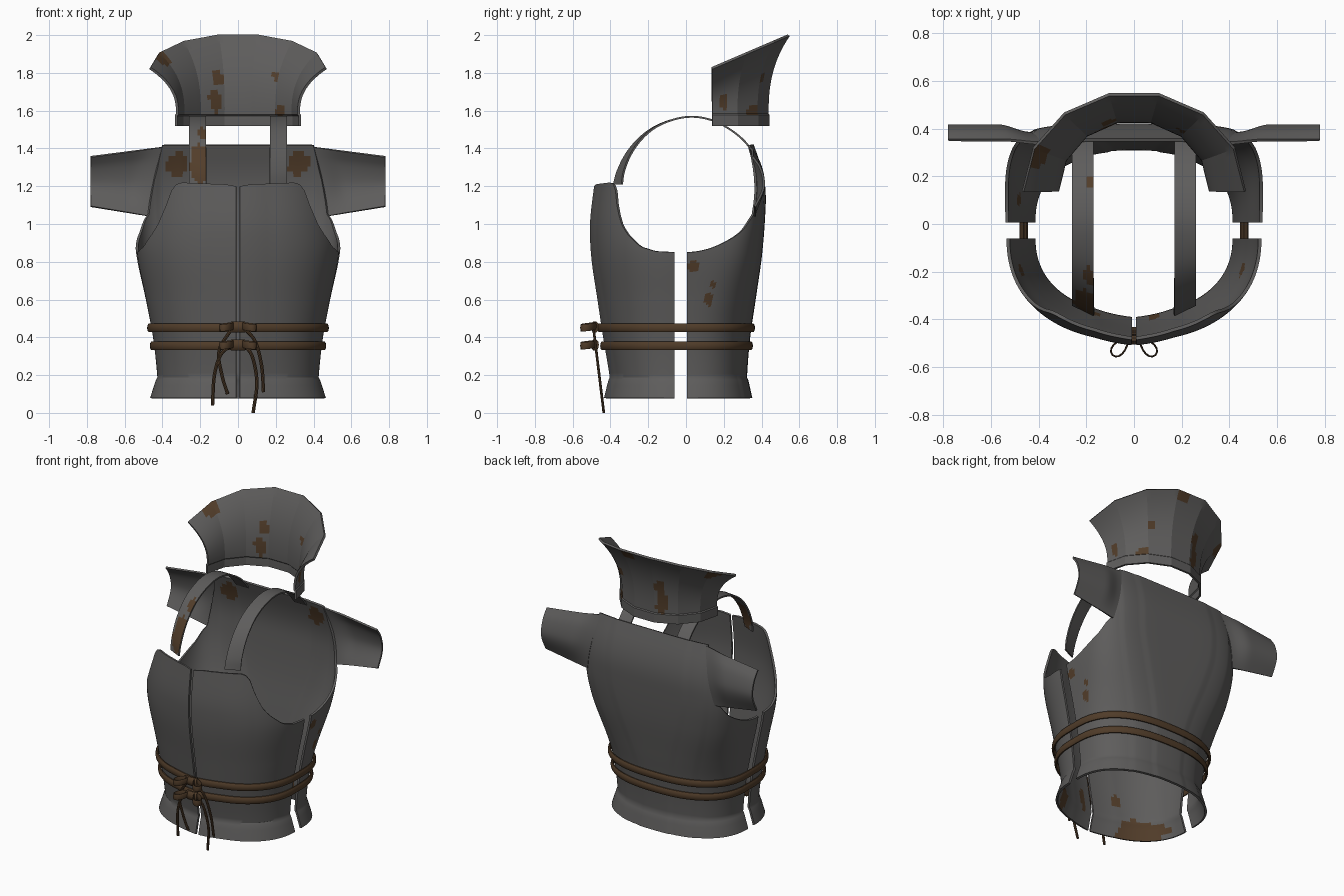
import bpy, bmesh, math
from mathutils import Vector

if "Cube" in bpy.data.objects:
    bpy.data.objects.remove(bpy.data.objects["Cube"])


def material(name, rgb):
    m = bpy.data.materials.new(name)
    m.diffuse_color = (*rgb, 1)
    m.use_nodes = True
    m.node_tree.nodes["Principled BSDF"].inputs["Base Color"].default_value = m.diffuse_color
    return m


STEEL = material("dark_steel", (0.112, 0.109, 0.107))
RUST = material("brown_rust", (0.085, 0.047, 0.023))
LEATHER = material("brown_leather", (0.08, 0.045, 0.022))


def lin(pts, x):
    for (x0, y0), (x1, y1) in zip(pts, pts[1:]):
        if x <= x1:
            return y0 + (y1 - y0) * max(0, (x - x0) / (x1 - x0))
    return pts[-1][1]


def smooth(p, x):
    """Cubic interpolation through profile points."""
    x = min(max(x, p[0][0]), p[-1][0])
    i = max(k for k in range(len(p) - 1) if p[k][0] <= x)

    def slope(k):
        a, b = p[max(k - 1, 0)], p[min(k + 1, len(p) - 1)]
        return (b[1] - a[1]) / (b[0] - a[0])
    h = p[i + 1][0] - p[i][0]
    t = (x - p[i][0]) / h
    return ((2*t**3 - 3*t*t + 1) * p[i][1] + (t**3 - 2*t*t + t) * h * slope(i)
            + (3*t*t - 2*t**3) * p[i + 1][1] + (t**3 - t*t) * h * slope(i + 1))


def finish(name, bm, mats, angle=35):
    me = bpy.data.meshes.new(name)
    bm.to_mesh(me)
    bm.free()
    ob = bpy.data.objects.new(name, me)
    bpy.context.collection.objects.link(ob)
    for m in mats:
        me.materials.append(m)
    bpy.ops.object.select_all(action='DESELECT')
    ob.select_set(True)
    bpy.context.view_layer.objects.active = ob
    bpy.ops.object.shade_smooth_by_angle(angle=math.radians(angle))
    return ob


def shell(name, cols, patches=(), out=lambda c: Vector((c.x, c.y, 0)), thick=0.014, angle=35):
    """Thick sheet from a grid of points; patches = (x,y,z, rx,ry,rz, inner only?) rust spots."""
    bm = bmesh.new()
    g = [[bm.verts.new(p) for p in c] for c in cols]
    for a, b in zip(g, g[1:]):
        for j in range(len(a) - 1):
            bm.faces.new((a[j], b[j], b[j + 1], a[j + 1]))
    bm.normal_update()
    if sum(f.normal.dot(out(f.calc_center_median())) * f.calc_area() for f in bm.faces) < 0:
        bmesh.ops.reverse_faces(bm, faces=bm.faces[:])
        bm.normal_update()
    outer = bm.faces[:]
    rim = [(l.vert, l.link_loop_next.vert) for f in outer for l in f.loops if l.edge.is_boundary]
    inner = {v: bm.verts.new(v.co - v.normal * thick) for v in bm.verts[:]}
    backs = [bm.faces.new([inner[v] for v in reversed(f.verts)]) for f in outer]
    for a, b in rim:
        bm.faces.new((b, a, inner[a], inner[b]))
    bm.normal_update()
    for faces, inside in ((outer, False), (backs, True)):
        for f in faces:
            c = f.calc_center_median()
            for x, y, z, rx, ry, rz, only in patches:
                wob = 1 + 0.3 * math.sin(31 * c.x + 47 * c.z + 23 * c.y)
                d = ((c.x-x)/rx)**2 + ((c.y-y)/ry)**2 + ((c.z-z)/rz)**2
                if d < wob and only in (None, inside):
                    f.material_index = 1
    return finish(name, bm, (STEEL, RUST), angle)


def sweep(bm, path, w, h, ref, closed=False, sides=10):
    """Oval tube along a path."""
    path, ref, rings, n = [Vector(p) for p in path], Vector(ref), [], len(path)
    for i, p in enumerate(path):
        a, b = (path[i - 1], path[(i + 1) % n]) if closed else (path[max(i-1, 0)], path[min(i+1, n-1)])
        t = (b - a).normalized()
        n1 = t.cross(ref).normalized()
        n2 = n1.cross(t)
        rings.append([bm.verts.new(p + n1 * w * math.cos(k * math.tau / sides)
                                   + n2 * h * math.sin(k * math.tau / sides)) for k in range(sides)])
    for i in range(n if closed else n - 1):
        a, b = rings[i], rings[(i + 1) % n]
        for k in range(sides):
            bm.faces.new((a[k], a[(k+1) % sides], b[(k+1) % sides], b[k]))
    if not closed:
        bm.faces.new(rings[0])
        bm.faces.new(rings[-1])


# Plate profiles by height: half width, front depth, back depth, squareness of the back
WIDTH_F = [(.08, .465), (.176, .434), (.188, .427), (.4, .45), (.6, .487), (.85, .535), (1.0, .53), (1.22, .497)]
FRONT = [(.08, .435), (.176, .411), (.188, .405), (.4, .44), (.6, .47), (.8, .5), (.95, .51), (1.05, .506), (1.22, .485)]
WIDTH_B = [(.08, .465), (.176, .434), (.188, .427), (.4, .45), (.6, .488), (.85, .54), (1.05, .55), (1.42, .55)]
BACK = [(.08, .347), (.176, .325), (.188, .319), (.4, .336), (.6, .365), (.85, .4), (1.1, .418), (1.2, .415), (1.3, .395), (1.42, .355)]
SQUARE = [(.08, 2.4), (.5, 2.6), (.85, 4), (1.05, 5), (1.42, 5)]
TOP_F = [(0, 1.2), (5, 1.21), (35, 1.22), (41, 1.2), (46, 1.08), (51, 1.0), (56, .95), (67, .88), (78, .855), (90, .85)]
TOP_B = [(0, 1.42), (27, 1.42), (45, 1.05), (52, 1.02), (62, .96), (75, .91), (85, .87), (90, .85)]


def front_point(phi, z, grow=0.0):
    a, b = smooth(WIDTH_F, z) + grow, smooth(FRONT, z) - .02 + grow
    s, c = math.sin(phi), max(math.cos(phi), 0)
    x = .01 + (a - .01) * s ** .91
    return Vector((x, -.06 - (b - .06) * c ** .91 - .02 * max(0, 1 - x / .17), z))


def back_point(phi, z, grow=0.0):
    a, b, n = smooth(WIDTH_B, z) + grow, smooth(BACK, z) + grow, smooth(SQUARE, z)
    s, c = math.sin(phi), max(math.cos(phi), 0)
    return Vector((a * s ** (2 / n), .01 + (b - .01) * c ** (2 / n), z))


def column(fn, top, t, rows=44):
    phi = 90 * (3 * t * t - 2 * t ** 3)
    zt = lin(top, phi)
    zs = [.08, .11, .145, .176] + [.188 + (zt - .188) * k / rows for k in range(rows + 1)]
    return [fn(math.radians(phi), z) for z in zs]


def flip(pts):
    return [Vector((-p.x, p.y, p.z)) for p in pts]


N = 44
# Breastplate halves
half = [column(front_point, TOP_F, i / N) for i in range(N + 1)]
front_rust = [(-.3, -.3, .12, .14, .2, .08, True), (.08, -.4, .25, .025, .1, .08, True),
              (.3, -.33, .15, .05, .1, .07, True), (-.17, -.4, .32, .03, .1, .05, True),
              (.48, -.2, .6, .05, .04, .05, True), (-.5, -.2, .7, .05, .03, .05, True)]
shell("breastplate_right", half, front_rust)
shell("breastplate_left", [flip(c) for c in half], front_rust)

# Backplate with slightly overlapping panels
half = [column(back_point, TOP_B, i / N) for i in range(N + 1)]
for i, c in enumerate(half):
    for p in c:
        p.y += .004 * ((i < 10) + (i < 18)) - .004
shell("backplate", [flip(c) for c in half[:0:-1]] + half,
      [(.32, .38, 1.32, .06, .1, .06, True), (-.32, .38, 1.32, .06, .1, .06, True),
       (.54, .04, .78, .05, .035, .03, False), (.5, .12, .6, .06, .022, .035, False),
       (.52, .14, .68, .06, .015, .02, False), (-.5, .1, .65, .06, .03, .04, True),
       (.2, .3, .2, .03, .1, .06, True)])

# Shoulder wings
WING_Y = [(0, .37), (.3, .41), (.5, .418), (.8, .395), (1, .357)]
for side, label in ((1, "right"), (-1, "left")):
    cols = []
    for i in range(15):
        k, col = i / 14, []
        for j in range(17):
            v = j / 16
            x0 = .47 - .08 * v
            zin = 1.04 + .37 * v
            z = zin + (1.09 + .27 * v - zin) * k
            a, b, n = smooth(WIDTH_B, zin), smooth(BACK, zin), 5
            y0 = .01 + (b - .01) * (1 - (x0 / a) ** n) ** (1 / n)
            m = min(1, k * 2.5)
            m = m * m * (3 - 2 * m)
            col.append(Vector((side * (x0 + (.78 - x0) * k), y0 + (smooth(WING_Y, v) - y0) * m, z)))
        cols.append(col)
    shell("shoulder_wing_" + label, cols, thick=.012)


# Flared collar of seven panels with a lower band
def collar_column(deg):
    s, c = math.sin(math.radians(deg)), max(math.cos(math.radians(deg)), 0)
    top = 1.82 + .18 * c
    rows = [(1.52, 0, .006), (1.55, 0, .006), (1.578, 0, .006), (1.584, 0, 0)]
    rows += [(1.584 + (top - 1.584) * k / 16, (k / 16) ** 2.5, 0) for k in range(1, 17)]
    return [Vector(((.328 + .142 * g + o) * s, .14 + (.305 + .115 * g + o) * c, z)) for z, g, o in rows]


ribs = [collar_column(-90 + 180 * i / 7) for i in range(8)]
cols = [ribs[0]]
for a, b in zip(ribs, ribs[1:]):
    cols += [[p.lerp(q, k / 7) for p, q in zip(a, b)] for k in range(1, 8)]
shell("collar", cols, [(-.12, .44, 1.65, .035, .1, .09, None), (-.11, .46, 1.77, .03, .1, .04, None),
                       (-.4, .28, 1.87, .05, .06, .04, None), (.2, .4, 1.78, .02, .06, .025, None),
                       (.23, .36, 1.6, .03, .06, .03, None), (.05, .55, 1.97, .05, .1, .025, False),
                       (.33, .2, 1.65, .05, .025, .04, False)], angle=15)

# Shoulder straps, twisted a little at the front end
ARCH = [(-.365, 1.21), (-.35, 1.28), (-.31, 1.37), (-.25, 1.45), (-.17, 1.515), (-.07, 1.557), (.03, 1.573),
        (.13, 1.557), (.22, 1.515), (.3, 1.455), (.36, 1.385)]
for side, label in ((1, "right"), (-1, "left")):
    cols = []
    for i in range(41):
        u = i / 4
        y = smooth([(k, p[0]) for k, p in enumerate(ARCH)], u)
        z = smooth([(k, p[1]) for k, p in enumerate(ARCH)], u)
        twist = .022 * max(0, 1 - u / 5)
        cols.append([Vector((side * (.17 + .09 * w / 6), y + twist * (w / 3 - 1), z)) for w in range(7)])
    rust = [(-.2, -.34, 1.32, .05, .12, .14, None), (-.19, -.2, 1.48, .02, .08, .05, None),
            (-.185, .18, 1.54, .02, .025, .05, None)] if side < 0 else []
    shell("shoulder_strap_" + label, cols, rust, out=lambda c: Vector((0, c.y, c.z - 1.2)), thick=.01)

# Two cords around the waist, each with a bow
for z0, label in ((.45, "upper"), (.355, "lower")):
    bm = bmesh.new()
    turns = [3 * (i / 30) ** 2 - 2 * (i / 30) ** 3 for i in range(31)]
    f = [front_point(math.radians(90 * t), z0, .012) for t in turns]
    b = [back_point(math.radians(90 * t), z0, .012) for t in turns]
    right = f + b[::-1]
    sweep(bm, right + flip(right)[-2::-1], .011, .024, (0, 0, 1), closed=True)
    for s in (1, -1):
        loop = []
        for i in range(17):
            t = math.tau * i / 16
            u, v = (1 - math.cos(t)) / 2, .024 * math.sin(t) * math.sin(t / 2)
            loop.append((s * (.02 + .07 * u + v), -.475 - .075 * u + v, z0 + .012 * (1 - u)))
        sweep(bm, loop, .004, .02, (0, 0, 1))
    finish("waist_cord_" + label, bm, (LEATHER,))

# Centre knots and hanging cord ends
bm = bmesh.new()
for z0 in (.455, .36):
    sweep(bm, [(-.035, -.48, z0), (-.02, -.485, z0), (.02, -.485, z0), (.035, -.48, z0)], .02, .03, (0, 0, 1))
ENDS = [[(-.03, .36), (-.09, .31), (-.125, .2), (-.135, .04)], [(-.03, .45), (-.1, .33), (-.085, .2), (-.055, .1)],
        [(.03, .45), (.09, .38), (.125, .25), (.135, .11)], [(.03, .36), (.075, .3), (.1, .16), (.08, 0)]]
for e in ENDS:
    path = []
    for i in range(19):
        u = i / 6
        x = smooth([(k, p[0]) for k, p in enumerate(e)], u)
        z = smooth([(k, p[1]) for k, p in enumerate(e)], u)
        path.append((x, -.49 + .055 * (.45 - z) / .45, z))
    sweep(bm, path, .009, .007, (0, 1, 0), sides=8)
bmesh.ops.recalc_face_normals(bm, faces=bm.faces[:])
finish("cord_ends", bm, (LEATHER,))
